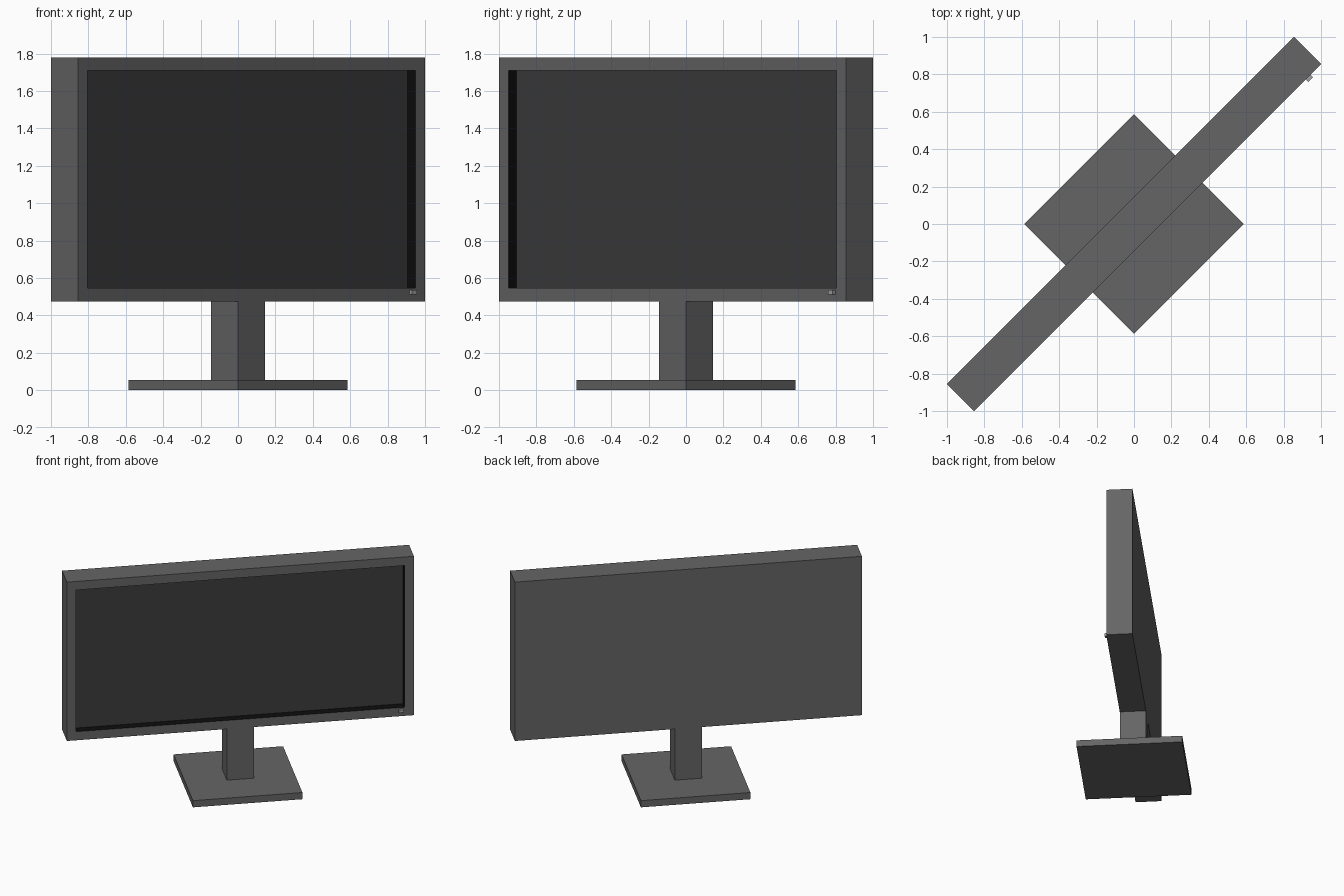
import bpy, bmesh
from math import radians
from mathutils import Matrix

if "Cube" in bpy.data.objects:
    bpy.data.objects.remove(bpy.data.objects["Cube"])

TURN = Matrix.Rotation(radians(45), 4, 'Z')   # the whole monitor is turned 45 degrees


def material(name, v):
    m = bpy.data.materials.new(name)
    m.diffuse_color = (v, v, v, 1)
    m.use_nodes = True
    m.node_tree.nodes["Principled BSDF"].inputs["Base Color"].default_value = m.diffuse_color
    return m


casing = material("casing_grey", 0.13)
glass = material("screen_grey", 0.045)
black = material("rim_black", 0.004)
light = material("button_grey", 0.35)


def box(bm, lo, hi):
    size = [b - a for a, b in zip(lo, hi)]
    mid = [(a + b) / 2 for a, b in zip(lo, hi)]
    m = Matrix.Translation(mid) @ Matrix.Diagonal((*size, 1))
    return bmesh.ops.create_cube(bm, size=1, matrix=m)


def finish(bm, name, *mats):
    bm.transform(TURN)
    me = bpy.data.meshes.new(name)
    bm.to_mesh(me)
    bm.free()
    for m in mats:
        me.materials.append(m)
    ob = bpy.data.objects.new(name, me)
    bpy.context.collection.objects.link(ob)


def part(name, lo, hi, mat):
    bm = bmesh.new()
    box(bm, lo, hi)
    finish(bm, name, mat)


# display housing with a recessed screen
bm = bmesh.new()
box(bm, (-1.312, -0.1025, 0.475), (1.312, 0.1025, 1.78))
bm.normal_update()
front = min(bm.faces, key=lambda f: f.calc_center_median().y)
bmesh.ops.inset_region(bm, faces=[front], thickness=0.1)
rim = bmesh.ops.inset_region(bm, faces=[front], thickness=0)["faces"]
for v in front.verts:
    v.co.y += 0.064
for f in rim:
    f.material_index = 2
front.material_index = 1
bm.normal_update()
finish(bm, "display_housing", casing, glass, black)

# stand
part("stand_neck", (-0.1025, -0.1025, 0.055), (0.1025, 0.1025, 0.475), casing)
part("stand_base", (-0.414, -0.414, 0), (0.414, 0.414, 0.055), casing)

# power button on the lower right of the bezel
part("power_button", (1.195, -0.1225, 0.512), (1.232, -0.1025, 0.535), light)
